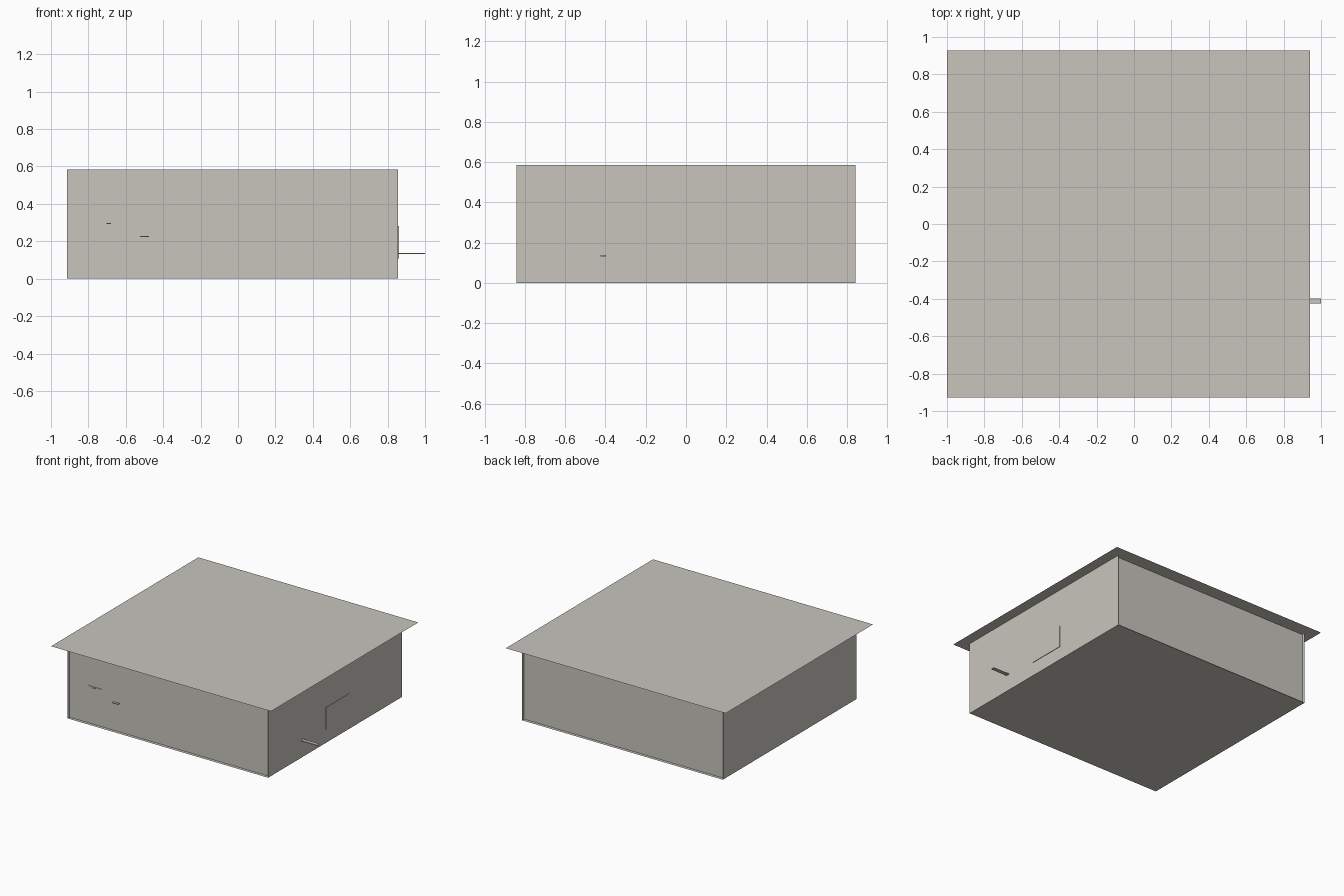
import bpy

if "Cube" in bpy.data.objects:
    bpy.data.objects.remove(bpy.data.objects["Cube"])

stone = bpy.data.materials.new("warm grey")
stone.diffuse_color = (0.578, 0.558, 0.509, 1)
stone.use_nodes = True
stone.node_tree.nodes["Principled BSDF"].inputs["Base Color"].default_value = stone.diffuse_color

X0, X1 = -0.915, 0.856      # side walls
Y0, Y1 = -0.843, 0.843      # floor depth
H = 0.585                   # roof height
INSET = 0.025               # front and back walls sit back from the edges


def make(name, verts, faces):
    me = bpy.data.meshes.new(name)
    me.from_pydata(verts, [], faces)
    me.materials.append(stone)
    ob = bpy.data.objects.new(name, me)
    bpy.context.collection.objects.link(ob)
    return ob


def sheet(name, corners):
    return make(name, corners, [(0, 1, 2, 3)])


def box(name, x, y, z):
    verts = [(a, b, c) for a in x for b in y for c in z]
    return make(name, verts, [(0, 1, 3, 2), (4, 6, 7, 5), (0, 4, 5, 1),
                              (2, 3, 7, 6), (0, 2, 6, 4), (1, 5, 7, 3)])


# thin overhanging roof and thin floor
sheet("roof", [(-1, -0.928, H), (0.941, -0.928, H), (0.941, 0.928, H), (-1, 0.928, H)])
sheet("floor", [(X0, Y1, 0), (X1, Y1, 0), (X1, Y0, 0), (X0, Y0, 0)])

# side walls reach the floor edges
sheet("right_wall", [(X1, Y0, 0), (X1, Y1, 0), (X1, Y1, H), (X1, Y0, H)])
sheet("left_wall", [(X0, Y1, 0), (X0, Y0, 0), (X0, Y0, H), (X0, Y1, H)])

# front and back walls are set slightly inside
yf, yb = Y0 + INSET, Y1 - INSET
sheet("front_wall", [(X0, yf, 0), (X1, yf, 0), (X1, yf, H), (X0, yf, H)])
sheet("back_wall", [(X1, yb, 0), (X0, yb, 0), (X0, yb, H), (X1, yb, H)])

# shelf and flat panel on the right wall
box("side_shelf", (X1, 1.0), (-0.425, -0.398), (0.131, 0.138))
box("side_panel", (X1, X1 + 0.004), (-0.12, 0.18), (0.108, 0.283))

# small panel with its grip, and a ledge, on the front wall
box("front_panel", (-0.75, -0.63), (yf - 0.004, yf), (0.245, 0.30))
box("panel_grip", (-0.702, -0.68), (yf - 0.015, yf), (0.293, 0.297))
box("front_ledge", (-0.525, -0.475), (yf - 0.018, yf), (0.223, 0.229))
